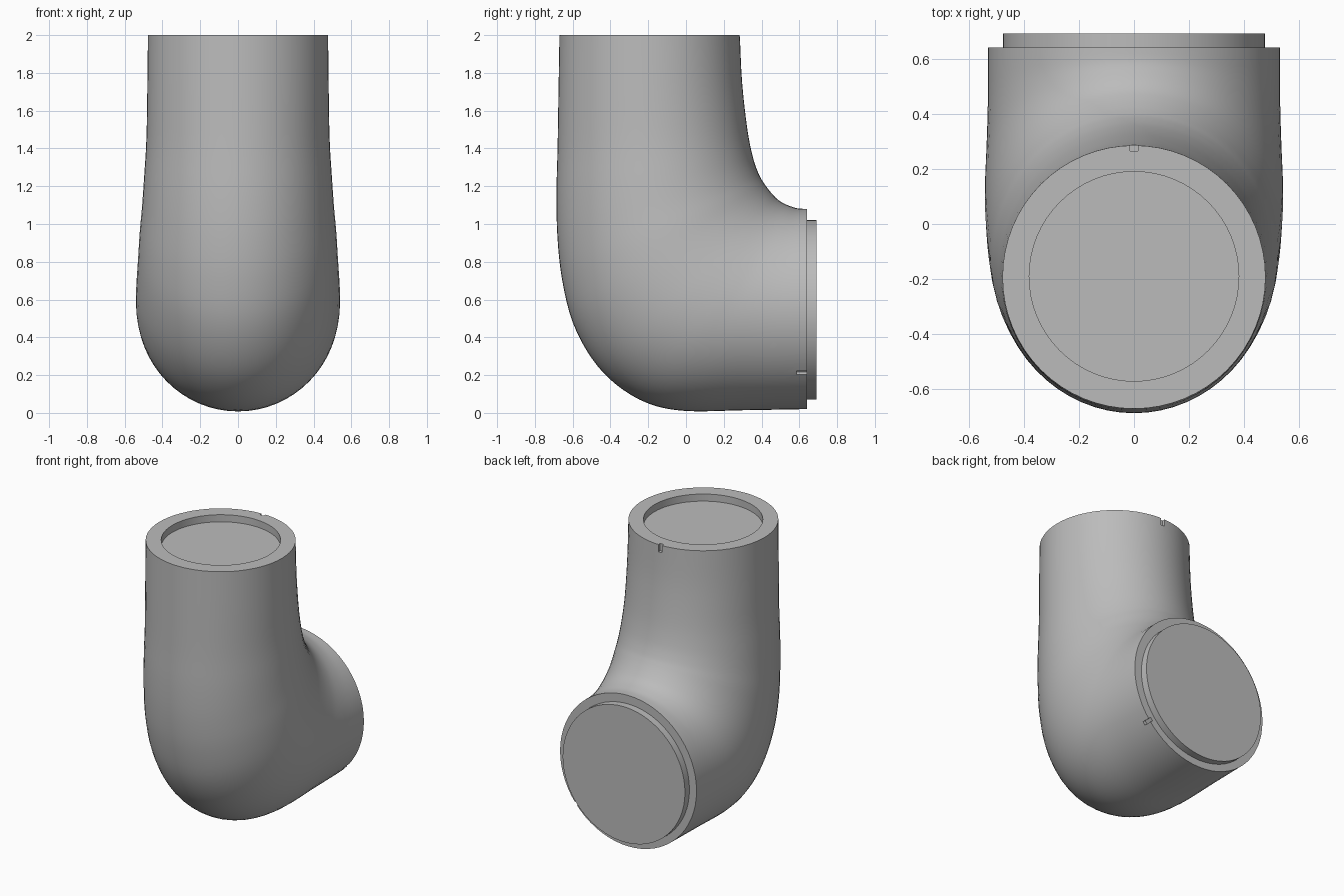
import bpy, bmesh, math
from mathutils import Vector, Matrix

cube = bpy.data.objects.get("Cube")
if cube:
    bpy.data.objects.remove(cube, do_unlink=True)

SIDES, STEPS = 64, 4

grey = bpy.data.materials.new("satin_grey")
grey.use_nodes = True
grey.diffuse_color = (0.5, 0.5, 0.5, 1)
grey.node_tree.nodes["Principled BSDF"].inputs["Base Color"].default_value = grey.diffuse_color

# Elbow sections: outer (y, z), inner (y, z), half width
SECTIONS = [Vector(s) for s in (
    (-.67, 2, .285, 2, .477),
    (-.675, 1.7, .297, 1.75, .48),
    (-.68, 1.4, .325, 1.5, .485),
    (-.686, 1.15, .355, 1.35, .497),
    (-.68, .92, .385, 1.265, .508),
    (-.655, .7, .41, 1.22, .52),
    (-.6, .48, .435, 1.185, .528),
    (-.5, .29, .46, 1.155, .535),
    (-.37, .15, .485, 1.13, .54),
    (-.2, .05, .515, 1.11, .54),
    (0, .01, .55, 1.095, .535),
    (.3, .014, .59, 1.083, .53),
    (.64, .02, .64, 1.08, .53))]


def smooth_sections(keys):
    """Catmull-Rom interpolation through the key sections."""
    out = []
    for i in range(len(keys) - 1):
        a, b, c, d = (keys[min(max(i + k, 0), len(keys) - 1)] for k in (-1, 0, 1, 2))
        for s in range(STEPS):
            t = s / STEPS
            out.append((b * 2 + (c - a) * t + (a * 2 - b * 5 + c * 4 - d) * t**2
                        + (b * 3 - a - c * 3 + d) * t**3) / 2)
    return out + [keys[-1]]


def ring(bm, section):
    oy, oz, iy, iz, w = section
    verts = []
    for i in range(SIDES):
        a = math.tau * i / SIDES
        c = math.cos(a) / 2
        verts.append(bm.verts.new((w * math.sin(a), (oy + iy) / 2 + c * (iy - oy),
                                   (oz + iz) / 2 + c * (iz - oz))))
    return verts


# Elbow body with recessed top socket and raised back collar
top_y, recess_r = -.19, .38
socket = [(top_y - recess_r, z, top_y + recess_r, z, recess_r) for z in (1.95, 2)]
collar = [(y, .07, y, 1.02, .475) for y in (.64, .69)]
bm = bmesh.new()
rings = [ring(bm, s) for s in socket + smooth_sections(SECTIONS) + collar]
for r0, r1 in zip(rings, rings[1:]):
    for i in range(SIDES):
        j = (i + 1) % SIDES
        bm.faces.new((r0[i], r0[j], r1[j], r1[i]))
bm.faces.new(rings[0])
bm.faces.new(rings[-1])
bmesh.ops.recalc_face_normals(bm, faces=bm.faces)
mesh = bpy.data.meshes.new("elbow_body")
bm.to_mesh(mesh)
bm.free()
body = bpy.data.objects.new("elbow_body", mesh)
bpy.context.collection.objects.link(body)
mesh.materials.append(grey)


# Alignment notches cut into both rims
def notch(name, location, size, angle=0):
    bm = bmesh.new()
    bmesh.ops.create_cube(bm, size=1, matrix=Matrix.Translation(location)
                          @ Matrix.Rotation(angle, 4, 'Y') @ Matrix.Diagonal((*size, 1)))
    me = bpy.data.meshes.new(name)
    bm.to_mesh(me)
    bm.free()
    me.materials.append(grey)
    cutter = bpy.data.objects.new(name, me)
    bpy.context.collection.objects.link(cutter)
    mod = body.modifiers.new(name, 'BOOLEAN')
    mod.object, mod.operation, mod.solver = cutter, 'DIFFERENCE', 'EXACT'
    return cutter


cutters = [notch("top_notch_cutter", (0, .3, 2), (.03, .07, .1)),
           notch("back_notch_cutter", (.41, .64, .21), (.05, .11, .025), math.radians(40))]

# Apply the cuts, drop the cutters and shade
bpy.ops.object.select_all(action='DESELECT')
body.select_set(True)
bpy.context.view_layer.objects.active = body
for c in cutters:
    bpy.ops.object.modifier_apply(modifier=c.name)
    bpy.data.objects.remove(c, do_unlink=True)
bpy.ops.object.shade_smooth_by_angle(angle=math.radians(30))
